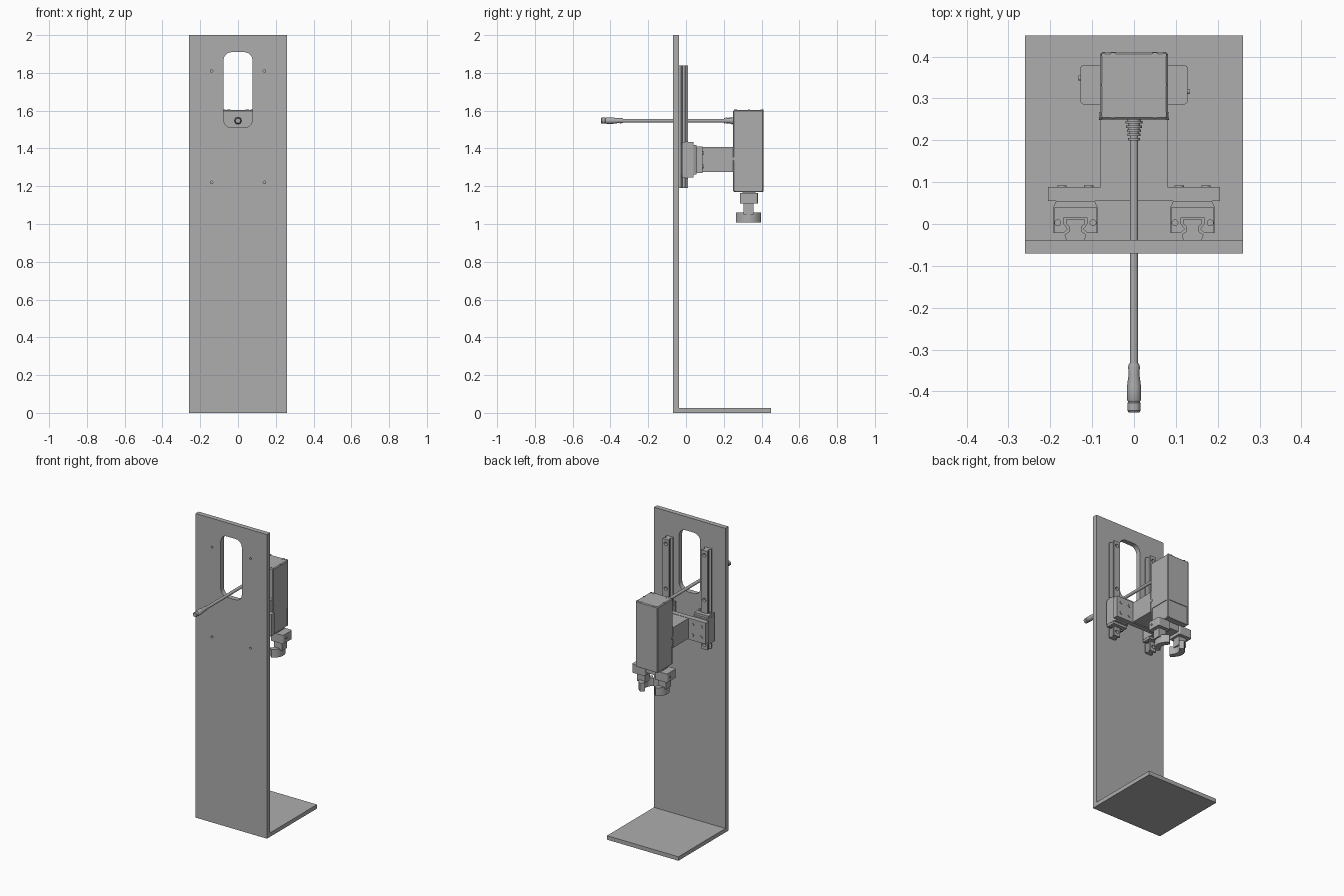
import bpy, bmesh, math
from mathutils import Matrix, Vector

cube = bpy.data.objects.get("Cube")
if cube:
    bpy.data.objects.remove(cube, do_unlink=True)

grey = bpy.data.materials.new("machine grey")
grey.use_nodes = True
GREY = (0.42, 0.42, 0.42, 1)
grey.diffuse_color = GREY
grey.node_tree.nodes["Principled BSDF"].inputs["Base Color"].default_value = GREY


def finish(name, bm):
    bmesh.ops.recalc_face_normals(bm, faces=bm.faces[:])
    mesh = bpy.data.meshes.new(name)
    bm.to_mesh(mesh)
    bm.free()
    mesh.materials.append(grey)
    obj = bpy.data.objects.new(name, mesh)
    bpy.context.collection.objects.link(obj)
    return obj


def box(name, x, y, z, bevel=0, axis=None):
    """Box from (low, high) ranges; bevel rounds the edges along one axis, or all."""
    bm = bmesh.new()
    bmesh.ops.create_cube(bm, size=1)
    for v in bm.verts:
        v.co = [r[0] if c < 0 else r[1] for c, r in zip(v.co, (x, y, z))]
    if bevel:
        edges = [e for e in bm.edges if axis is None or
                 abs((e.verts[1].co - e.verts[0].co).normalized()[axis]) > 0.9]
        bmesh.ops.bevel(bm, geom=edges, offset=bevel, segments=6 if axis is not None else 1,
                        profile=0.5, affect='EDGES')
    return finish(name, bm)


def prism(name, points, axis, low, high):
    """Extrude a profile of the two remaining axes, in order, along the given axis."""
    bm = bmesh.new()
    verts = []
    for p in points:
        co = list(p)
        co.insert(axis, low)
        verts.append(bm.verts.new(co))
    face = bm.faces.new(verts)
    step = Vector((0, 0, 0))
    step[axis] = high - low
    out = bmesh.ops.extrude_face_region(bm, geom=[face])["geom"]
    bmesh.ops.translate(bm, vec=step, verts=[g for g in out if isinstance(g, bmesh.types.BMVert)])
    return finish(name, bm)


def lathe(name, centre, axis, profile, sides=20):
    """Turned part: profile of (distance along axis, radius)."""
    bm = bmesh.new()
    rings = []
    for d, r in profile:
        ring = []
        for i in range(sides):
            a = math.tau * i / sides
            co = [r * math.cos(a), r * math.sin(a)]
            co.insert(axis, d)
            ring.append(bm.verts.new(Vector(co) + Vector(centre)))
        rings.append(ring)
    for a, b in zip(rings, rings[1:]):
        for i in range(sides):
            j = (i + 1) % sides
            bm.faces.new((a[i], a[j], b[j], b[i])).smooth = True
    bm.faces.new(rings[0])
    bm.faces.new(rings[-1])
    obj = finish(name, bm)
    obj.data.set_sharp_from_angle(angle=math.radians(35))
    return obj


def cut(obj, cutters):
    for c in cutters:
        mod = obj.modifiers.new("cut", 'BOOLEAN')
        mod.operation = 'DIFFERENCE'
        mod.solver = 'EXACT'
        mod.object = c
    bpy.context.view_layer.update()
    graph = bpy.context.evaluated_depsgraph_get()
    mesh = bpy.data.meshes.new_from_object(obj.evaluated_get(graph))
    obj.modifiers.clear()
    obj.data = mesh
    for c in cutters:
        bpy.data.objects.remove(c, do_unlink=True)


# Upright panel with cable window and mounting holes, and foot plate
panel = box("upright_panel", (-0.26, 0.26), (-0.07, -0.038), (0, 2))
holes = [box("window_cutter", (-0.077, 0.077), (-0.2, 0.1), (1.51, 1.91), 0.045, 1)]
for x in (-0.14, 0.14):
    for z in (1.22, 1.81):
        holes.append(lathe("hole_cutter", (x, 0, z), 1, [(-0.2, 0.007), (0.1, 0.007)], 12))
cut(panel, holes)
box("foot_plate", (-0.26, 0.26), (-0.038, 0.45), (0, 0.026))

# Linear rails with screw recesses, and the sliding carriages
RAIL = [(0.022, -0.038), (0.026, -0.026), (0.015, -0.018), (0.015, -0.006),
        (0.023, 0.001), (0.023, 0.011)]
SLIDE = [(0.053, -0.022), (0.053, 0.04), (0.046, 0.055), (-0.046, 0.055), (-0.053, 0.04),
         (-0.053, -0.022), (-0.029, -0.022), (-0.019, -0.012), (-0.028, 0.0), (-0.028, 0.015),
         (0.028, 0.015), (0.028, 0.0), (0.019, -0.012), (0.029, -0.022)]
for side, s in (("right", -1), ("left", 1)):
    cx = s * 0.14
    section = [(cx + x, y) for x, y in RAIL] + [(cx - x, y) for x, y in reversed(RAIL)]
    rail = prism(side + "_rail", section, 2, 1.19, 1.84)
    cut(rail, [lathe("recess_cutter", (cx, 0, z), 1, [(-0.008, 0.012), (0.05, 0.012)], 16)
               for z in (1.22, 1.515, 1.81)])
    prism(side + "_carriage", [(cx + x, y) for x, y in SLIDE], 2, 1.262, 1.418)
    for z in (1.247, 1.418):
        prism(side + "_carriage_end_cap", [(cx + x * 0.97, min(y, 0.042)) for x, y in SLIDE
                                           if abs(x) != 0.046], 2, z, z + 0.015)
    for dx in (-0.042, 0.042):
        lathe(side + "_cap_screw_top", (cx + dx, 0.003, 1.433), 2, [(0, 0.008), (0.007, 0.008)])
        lathe(side + "_cap_screw_bottom", (cx + dx, 0.003, 1.24), 2, [(0, 0.008), (0.007, 0.008)])
    for dx in (-0.032, 0.032):
        for z in (1.305, 1.375):
            lathe(side + "_bracket_screw", (cx + dx, 0.088, z), 1, [(0, 0.011), (0.004, 0.011)])

# Cross bracket and arm
box("bracket_plate", (-0.205, 0.205), (0.055, 0.088), (1.27, 1.41))
box("bracket_arm", (-0.08, 0.08), (0.088, 0.25), (1.275, 1.408))

# Actuator housing with side rebates, lower collar and top cap
housing = box("actuator_housing", (-0.081, 0.081), (0.25, 0.411), (1.17, 1.603), 0.005)
cut(housing, [box("rebate_cutter", sorted((s * 0.077, s * 0.2)), (0.262, 0.399), (1.1, 1.29))
              for s in (-1, 1)]
    + [box("rebate_cutter", (-0.07, 0.07), y, (1.1, 1.29))
       for y in ((0.2, 0.254), (0.407, 0.45))])
for s in (-1, 1):
    lathe("side_button", (s * 0.08, 0.258, 1.345), 0, [(-0.004, 0.01), (0.004, 0.01)])
    for y in (0.262, 0.402):
        lathe("cap_bolt", (s * 0.05, y, 1.602), 2, [(0, 0.0095), (0.003, 0.0095)], 6)
        lathe("cap_pin", (s * 0.072, y + 0.001, 1.602), 2, [(0, 0.006), (0.003, 0.006)])
    lathe("cap_centre_pin", (s * 0.072, 0.333, 1.602), 2, [(0, 0.006), (0.003, 0.006)])

# Parallel gripper: guide, two jaws, necks and curved pads
box("jaw_guide", (-0.078, 0.078), (0.298, 0.368), (1.128, 1.17))
for side, s in (("right", -1), ("left", 1)):
    box(side + "_jaw", sorted((s * 0.035, s * 0.128)), (0.286, 0.38), (1.108, 1.165), 0.008, 2)
    lathe(side + "_jaw_screw", (s * 0.128, 0.333 + s * -0.016, 1.137), 0,
          [(-0.005, 0.006), (0.005, 0.006)])
    box(side + "_finger_neck", sorted((s * 0.05, s * 0.105)), (0.305, 0.357), (1.05, 1.11))
    angles = [math.radians(-55 + 110 * i / 12) for i in range(13)]
    arc = [(s * 0.098 * math.cos(a), 0.331 + 0.08 * math.sin(a)) for a in angles]
    arc += [(s * 0.06 * math.cos(a), 0.331 + 0.055 * math.sin(a)) for a in reversed(angles)]
    prism(side + "_finger_pad", arc, 2, 1.008, 1.062)

# Cable, ribbed strain relief and plug
HEIGHT = 1.547
lathe("cable", (0, 0, HEIGHT), 1, [(-0.36, 0.01), (0.24, 0.01)])
ribs = []
for i in range(5):
    y = 0.2 + 0.01 * i
    r = 0.014 + 0.0016 * i
    ribs += [(y, r), (y + 0.006, r), (y + 0.006, r - 0.004), (y + 0.01, r - 0.004)]
lathe("strain_relief", (0, 0, HEIGHT), 1, ribs + [(0.252, 0.021)])
lathe("plug_body", (0, 0, HEIGHT), 1, [(-0.425, 0.014), (-0.42, 0.017), (-0.39, 0.017),
                                       (-0.36, 0.013), (-0.342, 0.014), (-0.334, 0.012)])
lathe("plug_nut", (0, 0, HEIGHT), 1, [(-0.45, 0.013), (-0.446, 0.016), (-0.428, 0.016),
                                      (-0.424, 0.013)], 12)
